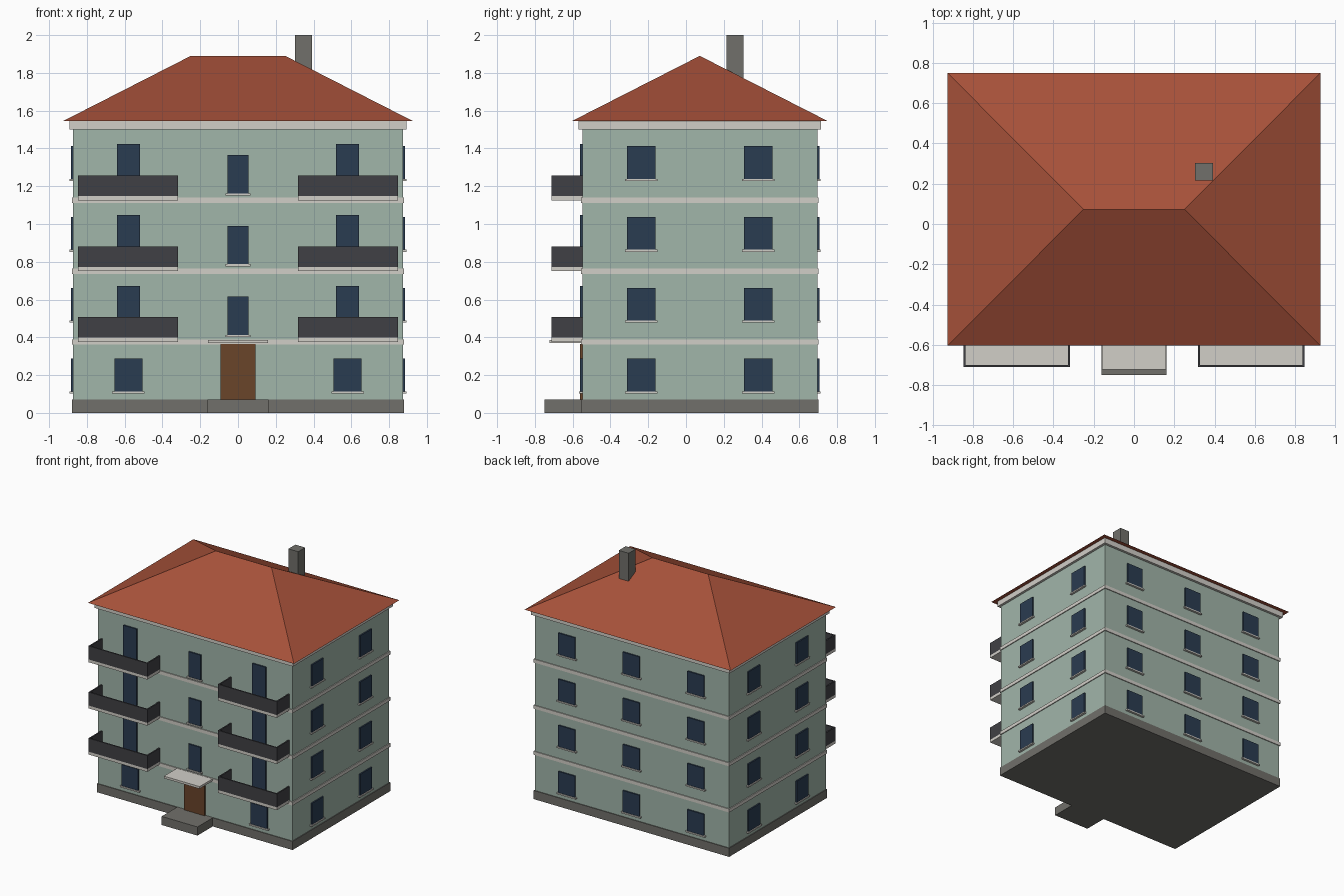
import bpy, bmesh
from mathutils import Matrix, Vector
from math import pi

if "Cube" in bpy.data.objects:
    bpy.data.objects.remove(bpy.data.objects["Cube"])

CY = 0.073                 # centre of the building in y
HX, HY = 0.873, 0.622      # half size of the walls
FLOOR = 0.375
FRONT = CY - HY


def mat(name, *rgb):
    m = bpy.data.materials.new(name)
    m.diffuse_color = [(c / 255) ** 2.2 for c in rgb] + [1]
    m.use_nodes = True
    m.node_tree.nodes["Principled BSDF"].inputs["Base Color"].default_value = m.diffuse_color
    return m


WALL = mat("wall_green", 160, 180, 168)
TRIM = mat("trim", 208, 205, 198)
STONE = mat("stone", 112, 111, 106)
GLASS = mat("glass", 46, 62, 82)
RAIL = mat("railing", 66, 66, 70)
ROOF = mat("roof_tile", 165, 82, 60)
WOOD = mat("wood", 105, 70, 46)


def finish(name, bm, material):
    bmesh.ops.recalc_face_normals(bm, faces=bm.faces)
    me = bpy.data.meshes.new(name)
    bm.to_mesh(me)
    bm.free()
    me.materials.append(material)
    ob = bpy.data.objects.new(name, me)
    bpy.context.collection.objects.link(ob)
    return ob


def add_box(bm, x0, x1, y0, y1, z0, z1, m=Matrix()):
    c = Vector(((x0 + x1) / 2, (y0 + y1) / 2, (z0 + z1) / 2))
    size = Matrix.Diagonal((x1 - x0, y1 - y0, z1 - z0, 1))
    bmesh.ops.create_cube(bm, size=1, matrix=m @ Matrix.Translation(c) @ size)


def box(name, material, *dims):
    bm = bmesh.new()
    add_box(bm, *dims)
    return finish(name, bm, material)


def slab(name, material, grow, z0, z1):
    return box(name, material, -HX - grow, HX + grow,
               CY - HY - grow, CY + HY + grow, z0, z1)


# Walls, plinth, floor bands and cornice
slab("walls", WALL, 0, 0.03, 1.51)
slab("plinth", STONE, 0.006, 0, 0.07)
for i in (1, 2, 3):
    slab(f"floor_band_{i}", TRIM, 0.007, i * FLOOR - 0.014, i * FLOOR + 0.014)
slab("cornice", TRIM, 0.02, 1.5, 1.546)

# Hipped roof
bm = bmesh.new()
eave = [bm.verts.new((x * 0.926, CY + y * 0.677, 1.545))
        for x, y in ((-1, -1), (1, -1), (1, 1), (-1, 1))]
left, right = [bm.verts.new((x, CY, 1.89)) for x in (-0.25, 0.25)]
a, b, c, d = eave
for f in ((d, c, b, a), (a, b, right, left), (b, c, right),
          (c, d, left, right), (d, a, left)):
    bm.faces.new(f)
finish("hipped_roof", bm, ROOF)
box("chimney", STONE, 0.303, 0.391, 0.215, 0.304, 1.65, 2.0)

# Each wall is described facing -y, then turned into place
SIDES = {
    "front": Matrix.Translation((0, FRONT, 0)),
    "back": Matrix.Translation((0, CY + HY, 0)) @ Matrix.Rotation(pi, 4, 'Z'),
    "right": Matrix.Translation((HX, CY, 0)) @ Matrix.Rotation(pi / 2, 4, 'Z'),
    "left": Matrix.Translation((-HX, CY, 0)) @ Matrix.Rotation(-pi / 2, 4, 'Z'),
}


def windows(side, spots):
    """spots: (centre, width, bottom, height, has_sill)"""
    panes, sills = bmesh.new(), bmesh.new()
    m = SIDES[side]
    for u, w, z, h, has_sill in spots:
        add_box(panes, u - w / 2, u + w / 2, -0.011, 0.02, z, z + h, m)
        if has_sill:
            add_box(sills, u - w / 2 - 0.011, u + w / 2 + 0.011,
                    -0.018, 0.02, z - 0.009, z + 0.002, m)
    finish(f"{side}_windows", panes, GLASS)
    finish(f"{side}_sills", sills, TRIM)


for side, cols in (("back", (-0.58, 0, 0.58)),
                   ("right", (-0.31, 0.31)), ("left", (-0.31, 0.31))):
    windows(side, [(u, 0.15, 0.112 + k * FLOOR, 0.175, True)
                   for u in cols for k in range(4)])

# Front: ground windows, stair windows and balcony doors
spots = [(s * 0.58, 0.15, 0.112, 0.175, True) for s in (-1, 1)]
for k in range(3):
    spots.append((0, 0.11, 0.41 + k * FLOOR, 0.205, True))
    spots += [(s * 0.58, 0.122, 0.395 + k * FLOOR, 0.278, False) for s in (-1, 1)]
windows("front", spots)

# Balconies: slab with three solid railing panels
T = 0.011
Y0 = -0.711
for k in range(1, 4):
    z = k * FLOOR
    for s, tag in ((-1, "left"), (1, "right")):
        x0, x1 = s * 0.582 - 0.265, s * 0.582 + 0.265
        box(f"balcony_slab_{tag}_{k}", TRIM, x0, x1, Y0, FRONT + 0.01, z, z + 0.023)
        bm = bmesh.new()
        zz = (z + 0.023, z + 0.132)
        add_box(bm, x0, x1, Y0, Y0 + T, *zz)
        add_box(bm, x0, x0 + T, Y0 + T, FRONT + 0.005, *zz)
        add_box(bm, x1 - T, x1, Y0 + T, FRONT + 0.005, *zz)
        finish(f"balcony_railing_{tag}_{k}", bm, RAIL)

# Entrance
box("entrance_step", STONE, -0.161, 0.161, -0.75, FRONT + 0.01, 0, 0.07)
box("entrance_door", WOOD, -0.092, 0.092, FRONT - 0.013, FRONT + 0.02, 0.07, 0.365)
box("entrance_canopy", TRIM, -0.16, 0.16, -0.722, FRONT + 0.01, 0.369, 0.387)
